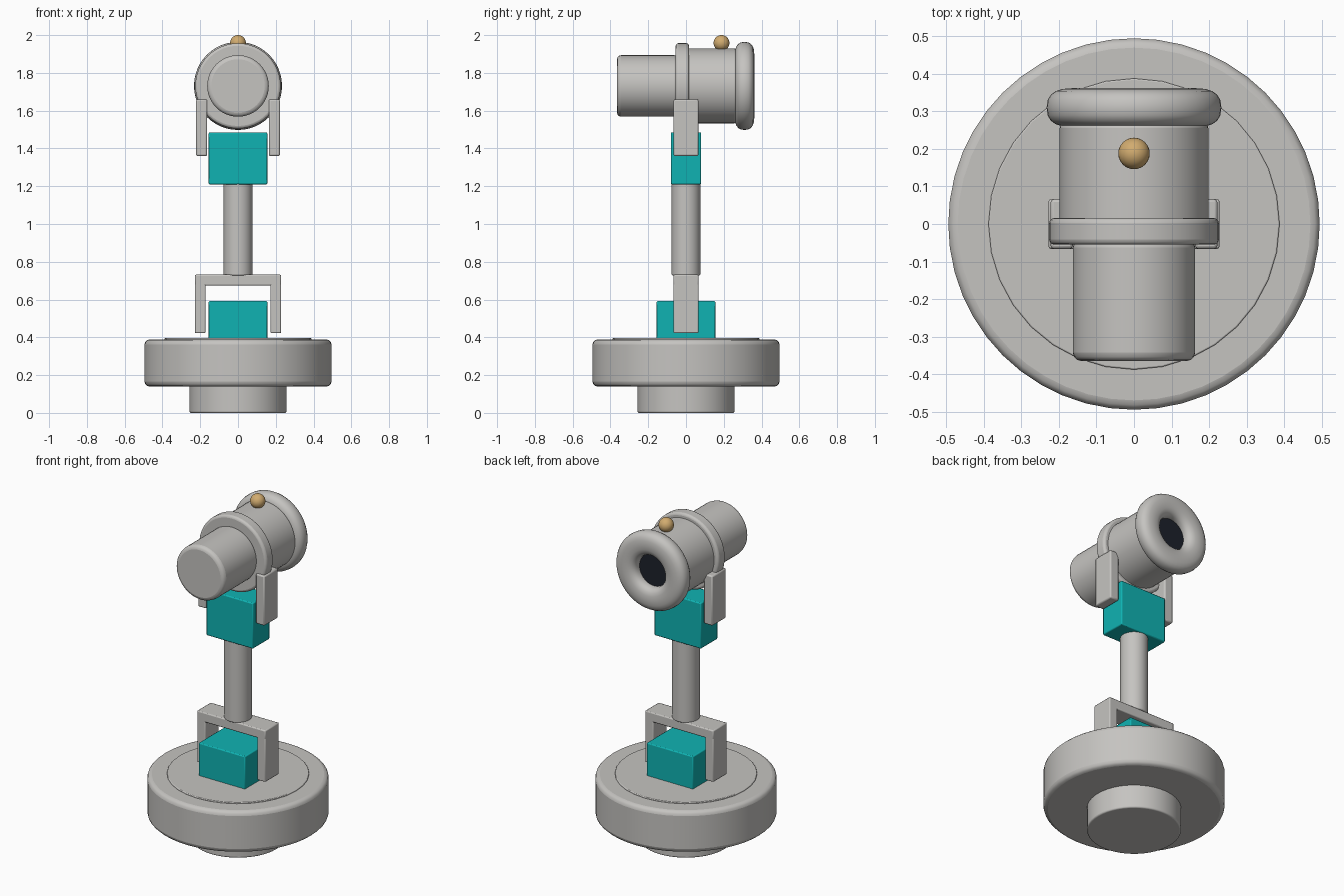
import bpy, math
from mathutils import Matrix

if "Cube" in bpy.data.objects:
    bpy.data.objects.remove(bpy.data.objects["Cube"])


def material(name, rgb):
    m = bpy.data.materials.new(name)
    m.diffuse_color = (*rgb, 1)
    m.use_nodes = True
    m.node_tree.nodes["Principled BSDF"].inputs["Base Color"].default_value = m.diffuse_color
    return m


GREY = material("warm_grey", (0.56, 0.55, 0.53))
TEAL = material("teal", (0.005, 0.45, 0.45))
GOLD = material("brass", (0.64, 0.41, 0.16))
DARK = material("dark_glass", (0.012, 0.015, 0.024))


def finish(name, mat, bevel=0.0, segments=3):
    ob = bpy.context.object
    ob.name = name
    ob.data.materials.append(mat)
    if bevel:
        b = ob.modifiers.new("rounding", 'BEVEL')
        b.width, b.segments = bevel, segments
        b.limit_method, b.angle_limit = 'ANGLE', math.radians(40)
    bpy.ops.object.shade_smooth_by_angle(angle=math.radians(35))
    return ob


def box(name, mat, x, y, z, bevel=0.006):
    """Box from (low, high) pairs."""
    bpy.ops.mesh.primitive_cube_add(size=1)
    spans = (x, y, z)
    size = Matrix.Diagonal([b - a for a, b in spans] + [1])
    bpy.context.object.data.transform(
        Matrix.Translation([(a + b) / 2 for a, b in spans]) @ size)
    return finish(name, mat, bevel, 2)


def drum(name, mat, r, lo, hi, bevel=0.0, axis_z=None, sides=48):
    """Cylinder standing on z, or lying along y at height axis_z."""
    bpy.ops.mesh.primitive_cylinder_add(vertices=sides, radius=r, depth=hi - lo)
    m = Matrix.Translation((0, 0, (lo + hi) / 2))
    if axis_z is not None:
        m = Matrix.Translation((0, (lo + hi) / 2, axis_z)) @ Matrix.Rotation(math.pi / 2, 4, 'X')
    bpy.context.object.data.transform(m)
    return finish(name, mat, bevel)


# Base
drum("base_foot", GREY, 0.257, 0.0, 0.16, 0.008)
drum("base_drum", GREY, 0.495, 0.14, 0.388, 0.025)
drum("base_turntable", GREY, 0.388, 0.36, 0.396, 0.004, sides=32)
box("lower_motor", TEAL, (-0.155, 0.155), (-0.155, 0.155), (0.38, 0.592))

# Lower fork and column
box("fork_bridge", GREY, (-0.228, 0.228), (-0.066, 0.066), (0.675, 0.732))
for side, label in ((-1, "left"), (1, "right")):
    box(f"fork_leg_{label}", GREY, sorted((side * 0.172, side * 0.228)),
        (-0.066, 0.066), (0.422, 0.731))
    box(f"head_arm_{label}", GREY, sorted((side * 0.163, side * 0.222)),
        (-0.066, 0.066), (1.36, 1.66), 0.008)
drum("column", GREY, 0.076, 0.728, 1.215, 0.006, sides=32)
box("upper_motor", TEAL, (-0.155, 0.155), (-0.08, 0.08), (1.21, 1.485))

# Head, lying along y
AXIS = 1.731
drum("head_front", GREY, 0.163, -0.365, -0.04, 0.022, AXIS)
drum("head_collar", GREY, 0.226, -0.055, 0.016, 0.014, AXIS)
drum("head_barrel", GREY, 0.198, 0.0, 0.268, 0.012, AXIS)

# Rounded lens rim, a revolved superellipse section
R_MID, R_HALF, Y_MID, Y_HALF = 0.164, 0.069, 0.31, 0.052
SPIN, SECT = 48, 20


def power(v, e):
    return math.copysign(abs(v) ** e, v)


verts, faces = [], []
for i in range(SPIN):
    a = 2 * math.pi * i / SPIN
    for j in range(SECT):
        t = 2 * math.pi * j / SECT
        r = R_MID + R_HALF * power(math.cos(t), 0.8)
        y = Y_MID + Y_HALF * power(math.sin(t), 0.8)
        verts.append((r * math.cos(a), y, AXIS + r * math.sin(a)))
        k, n = (i + 1) % SPIN, (j + 1) % SECT
        faces.append((i * SECT + j, i * SECT + n, k * SECT + n, k * SECT + j))
mesh = bpy.data.meshes.new("lens_rim")
mesh.from_pydata(verts, [], faces)
rim = bpy.data.objects.new("lens_rim", mesh)
bpy.context.collection.objects.link(rim)
bpy.ops.object.select_all(action='DESELECT')
bpy.context.view_layer.objects.active = rim
rim.select_set(True)
finish("lens_rim", GREY)

# Lens glass and top knob
drum("lens_glass", DARK, 0.098, 0.26, 0.305, 0, AXIS)
bpy.ops.mesh.primitive_uv_sphere_add(segments=24, ring_count=16, radius=0.042,
                                     location=(0, 0.188, 1.958))
finish("top_knob", GOLD)
